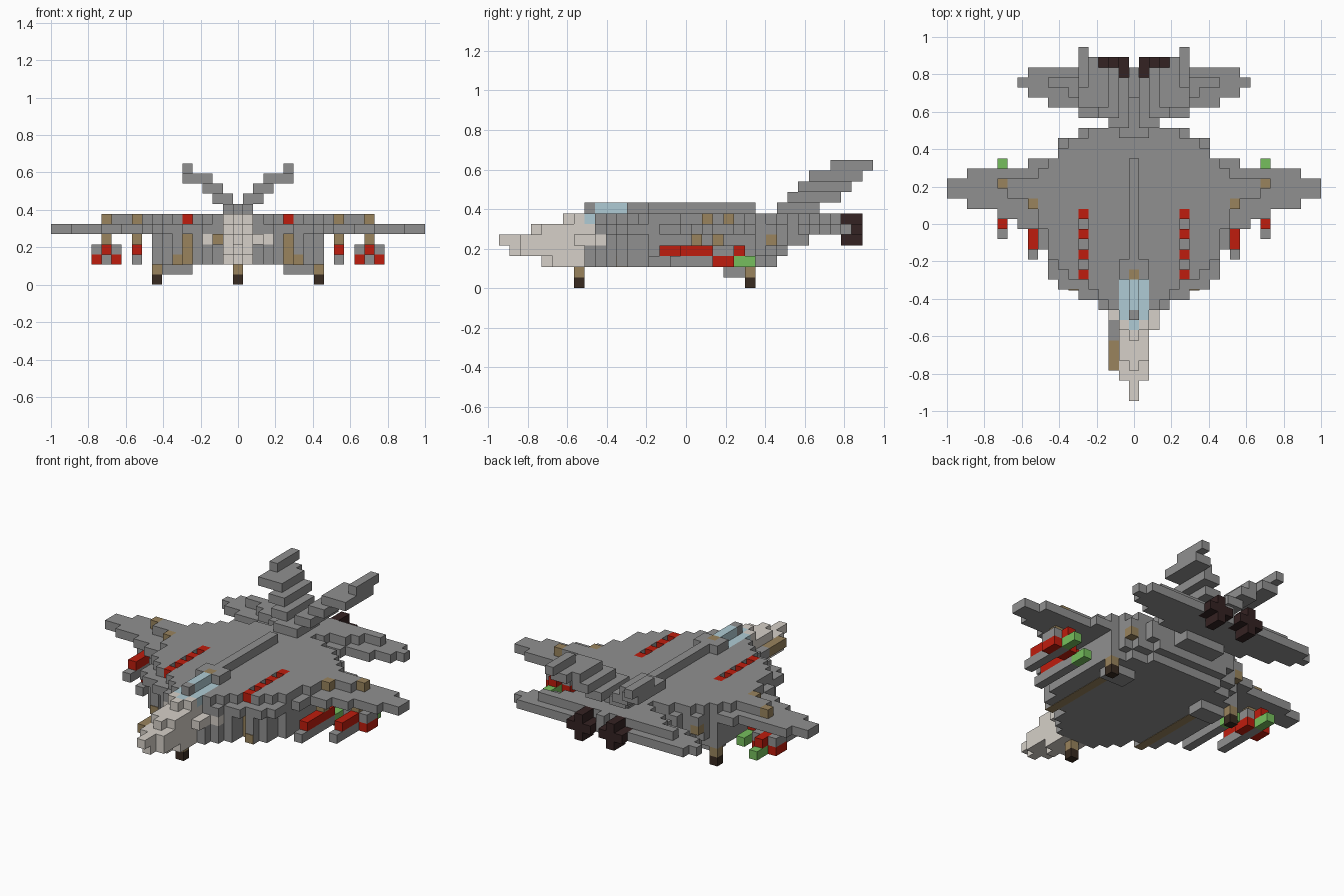
import bpy
import bmesh
from mathutils import Vector

old = bpy.data.objects.get("Cube")
if old:
    bpy.data.objects.remove(old, do_unlink=True)

UNIT = 2 / 37  # edge of one block


def material(name, r, g, b):
    mat = bpy.data.materials.new(name)
    mat.use_nodes = True
    colour = (r, g, b, 1)
    mat.diffuse_color = colour
    mat.node_tree.nodes["Principled BSDF"].inputs["Base Color"].default_value = colour
    return mat


grey = material("airframe grey", .28, .28, .28)
pale = material("radome pale grey", .67, .63, .58)
glass = material("canopy blue", .43, .6, .66)
red = material("marking red", .52, .012, .004)
green = material("missile green", .18, .52, .11)
tan = material("pylon tan", .32, .23, .11)
rubber = material("tyre brown", .04, .024, .015)
burnt = material("nozzle dark", .034, .016, .016)


def box(xs, ys, zs):
    """Set of grid cells; every range includes both ends."""
    def span(r):
        return range(r[0], r[1] + 1) if isinstance(r, tuple) else (r,)
    return {(x, y, z) for x in span(xs) for y in span(ys) for z in span(zs)}


def plan(widths, z):
    """One layer made of centred rows, given as row: half width."""
    return {c for y, w in widths.items() for c in box((-w, w), y, z)}


def both(cells):
    return cells | {(-x, y, z) for x, y, z in cells}


AXES = [Vector(v) for v in ((1, 0, 0), (0, 1, 0), (0, 0, 1))]


def build(name, cells, mat):
    """Turn cells into one shell and merge its coplanar faces."""
    bm = bmesh.new()
    for cell in sorted(cells):
        centre = Vector(cell) + Vector((0, 0, .5))
        for a in range(3):
            for sign in (-1, 1):
                n = AXES[a] * sign
                if tuple(int(c + d) for c, d in zip(cell, n)) in cells:
                    continue
                u = AXES[(a + 1) % 3] / 2
                v = n.cross(u)
                mid = centre + n / 2
                bm.faces.new([bm.verts.new((mid + d) * UNIT)
                              for d in (-u - v, u - v, u + v, v - u)])
    bmesh.ops.remove_doubles(bm, verts=bm.verts, dist=UNIT / 100)
    bmesh.ops.dissolve_limit(bm, angle_limit=.01, verts=bm.verts, edges=bm.edges)
    mesh = bpy.data.meshes.new(name)
    bm.to_mesh(mesh)
    bm.free()
    mesh.materials.append(mat)
    obj = bpy.data.objects.new(name, mesh)
    bpy.context.collection.objects.link(obj)


def plate(name, centre, size, mat):
    """Thin painted panel, measured in blocks."""
    bpy.ops.mesh.primitive_cube_add(size=1, location=Vector(centre) * UNIT)
    obj = bpy.context.object
    obj.name = name
    obj.scale = Vector(size) * UNIT
    obj.data.materials.append(mat)


# Coloured cells let into the hull, gaps between the lamps, intake recesses
lamps = both({(5, y, 6) for y in (-5, -3, -1, 1)})
gaps = both({(5, y, 6) for y in (-4, -2, 0)})
intakes = both(box(5, -6, (2, 4)))
side_panels = both(box(7, 8, 4))
canopy = box((-1, 1), (-9, -6), 6) | box(0, (-8, -6), 7) | box(0, -10, 6)
shoulder = both(box(3, -8, 4)) | box((-1, 1), -9, 5)

# Hull: stepped delta plan with tapering layers at the rear
rows = {-8: 3, -7: 5, -6: 7, 7: 7, 8: 7, 9: 5}
rows.update({y: 8 for y in range(-5, 7)})
rows.update({y: 2 for y in range(10, 15)})
deck = {**rows, -8: 2, -7: 3, -6: 4, -5: 6, -4: 7, 8: 6, 9: 4}
belly = {**rows, -7: 4, -6: 6, -5: 7, -4: 7}
rear_taper = {2: {7: 6, 8: 4}, 3: {8: 6, 9: 4}, 4: {10: 2, 11: 2}}
hull = plan(deck, 6) | plan(rows, 5) | box((-1, 1), -9, (2, 5))
for level, taper in rear_taper.items():
    layer = {**belly, **taper}
    hull |= plan({y: w for y, w in layer.items() if y <= max(taper)}, level)
hull -= lamps | gaps | intakes | side_panels | canopy | shoulder
build("hull", hull, grey)
build("top_lamps", lamps, red)
build("side_panels", side_panels, tan)

# Spine, broader around a tan fitting behind the canopy
build("spine", box(0, (-4, 6), 7) | both(box(1, (-5, -4), 7)), grey)
build("spine_fitting", box(0, -5, 7), tan)

# Wings with a thicker inner layer
wing = plan({-2: 9, -1: 9, 0: 11, 1: 13, 2: 16, 3: 18, 4: 18, 5: 16, 6: 10}, 5)
wing |= plan({0: 9, 1: 9, 2: 9, 3: 12, 4: 12, 5: 9}, 6)
build("wings", wing - hull - lamps - gaps, grey)

# Tailplane and canted fins
tail = plan({11: 5, 12: 8, 13: 10, 14: 11, 15: 10}, 5)
tail |= plan({11: 3, 12: 5, 13: 6, 14: 8}, 6) | box(0, 15, 6)
nozzles = both(box((1, 3), (15, 16), 5) | box(2, (15, 16), (4, 6)))
build("tailplane", tail - hull - nozzles, grey)
fins = box((0, 1), (9, 12), 7) | box((1, 2), (10, 14), 8)
fins |= box((2, 3), (11, 15), 9) | box(3, (12, 15), 10)
fins |= box((4, 5), (12, 16), 10) | box(5, (14, 17), 11)
build("tail_fins", both(fins), grey)
build("engine_nozzles", nozzles, burnt)

# Nose cone
nose = box(0, (-17, -10), 4) | box(0, (-16, -10), 3)
nose |= box((-1, 1), (-15, -10), (3, 4))
nose |= box(0, (-14, -10), 5) | box((-1, 1), (-13, -10), 5)
nose |= box(0, (-13, -10), 2) | box((-1, 1), (-12, -10), 2)
nose |= box(0, (-11, -10), 6) | box((-1, 1), -10, 6)
nose |= box(2, (-10, -9), 4) | box(-2, -9, 4) | shoulder
build("nose_cone", nose - canopy, pale)
build("cheeks", both(box(2, -9, (2, 3))), grey)

# Canopy with a grey front block
build("canopy", canopy, glass)
build("canopy_front", box(0, -9, 7), grey)

# Cannon on the right of the nose
build("cannon_barrel", box(-2, (-14, -12), 4), tan)
build("cannon_body", box(-2, (-11, -10), 4), grey)

# Intake faces and belly strips
for s, side in ((1, "left"), (-1, "right")):
    plate(side + "_intake_face", (5 * s, -5.53, 3.5), (1, .08, 3), tan)
    plate(side + "_intake_corner", (6 * s, -6.53, 2.5), (1, .08, 1), tan)
    plate(side + "_belly_strip", (6 * s, -2, 1.985), (1, 9, .05), tan)

# Landing gear
build("gear_struts", both(box(8, 6, 1)) | box(0, -10, 1), tan)
build("wheels", both(box(8, 6, 0)) | box(0, -10, 0), rubber)
build("gear_doors", both(box((5, 7), (4, 5), 1)), grey)

# Pylons and wing-top fittings
build("pylons", both(box(10, 1, 4) | box(13, 3, 4)), tan)
build("wing_fittings", both(box(10, 2, 6) | box(13, 4, 6)), tan)

# Inner and outer missiles
build("missile_bodies", both(box(10, (-3, 2), 2) | box(13, (-1, 4), 2)), grey)
build("missile_backs", both(box(10, (-2, 2), 3) | box(13, (0, 5), 3)), red)
build("missile_tails", both(box(10, (3, 4), 2) | box(13, (5, 6), 2)), green)
outer = box(12, (3, 4), 2) | box(14, (3, 4), 2)
build("outer_lower_fins", both(outer), red)
build("outer_upper_fins", both({(x, y, z + 1) for x, y, z in outer}), grey)
